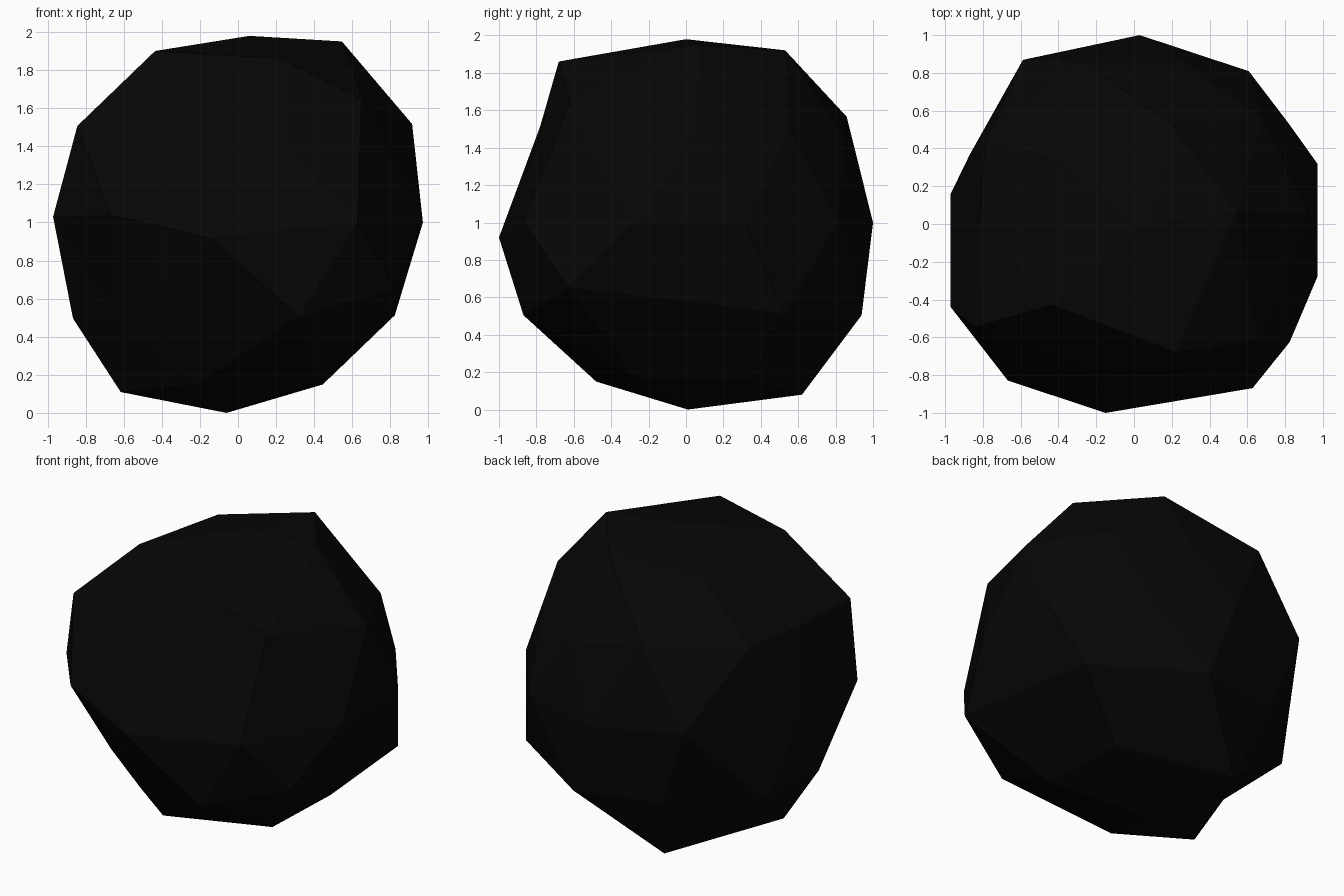
import bpy
import bmesh
import math
from mathutils import Vector

default_cube = bpy.data.objects.get("Cube")
if default_cube:
    bpy.data.objects.remove(default_cube, do_unlink=True)


def make_material(name, color):
    material = bpy.data.materials.new(name)
    material.use_nodes = True
    material.diffuse_color = color
    shader = material.node_tree.nodes["Principled BSDF"]
    shader.inputs["Base Color"].default_value = color
    return material


def angle_around(vert):
    """Angle around the vertical axis, nudged so the +x vertex always sorts first."""
    return (math.degrees(math.atan2(vert.co.y, vert.co.x)) + 5) % 360


def ring(verts, low, high):
    """Vertices of one height band, counterclockwise from +x."""
    return sorted((v for v in verts if low < v.co.z < high), key=angle_around)


def chip(verts, nudges):
    """Shift each vertex of a ring by a nudge given in hundredths of a unit."""
    for vert, nudge in zip(verts, nudges):
        vert.co += Vector(nudge) / 100


# Regular ball that the stone is chipped from
bm = bmesh.new()
bmesh.ops.create_icosphere(bm, subdivisions=2, radius=1)
peak = ring(bm.verts, .9, 2)
crown = ring(bm.verts, .7, .9)
shoulder = ring(bm.verts, .3, .7)
waist = ring(bm.verts, -.3, .3)
flank = ring(bm.verts, -.7, -.3)
foot = ring(bm.verts, -.9, -.7)
base = ring(bm.verts, -2, -.9)

# Uneven chips, from the peak down to the base
chip(peak, [(6, 0, -2)])
chip(crown, [(2, 7, 10), (4, 3, 7), (4, 3, -3), (-1, -12, 5), (6, -18, 1)])
chip(shoulder, [
    (2, 6, 7), (-1, 5, -3), (0, 0, 0), (-1, 5, 4), (-6, -8, 8),
    (3, 0, -2), (-12, -2, 6), (6, 3, -1), (-3, 5, -5), (-4, -12, 12),
])
chip(waist, [
    (2, 1, 0), (2, 0, 0), (3, 0, 0), (0, 6, 6), (-2, -15, 3),
    (-2, -13, 3), (-8, -2, 4), (-15, 0, -8), (4, -6, 0), (2, 3, 0),
])
chip(flank, [
    (-2, -3, 11), (10, 0, -4), (-8, 13, 3), (-12, -3, -3), (-18, -13, 3),
    (3, -18, -6), (6, 5, 0), (0, 13, 0), (6, -6, 3), (10, -10, 10),
])
chip(foot, [(2, 4, 0), (-11, 12, -7), (-9, -16, -4), (-6, 2, 0), (2, 4, 2)])
chip(base, [(-6, 1, 0)])

# Small notch low on the -x side: turn one edge so it folds inward
bmesh.utils.edge_rotate(bm.edges.get((flank[4], foot[2])), True)

# Stand the stone on the ground with flat facets
bmesh.ops.translate(bm, verts=bm.verts, vec=(0, 0, 1))
bmesh.ops.recalc_face_normals(bm, faces=bm.faces)
mesh = bpy.data.meshes.new("stone")
bm.to_mesh(mesh)
bm.free()
mesh.materials.append(make_material("coal black", (.002, .002, .002, 1)))
stone = bpy.data.objects.new("stone", mesh)
bpy.context.collection.objects.link(stone)
